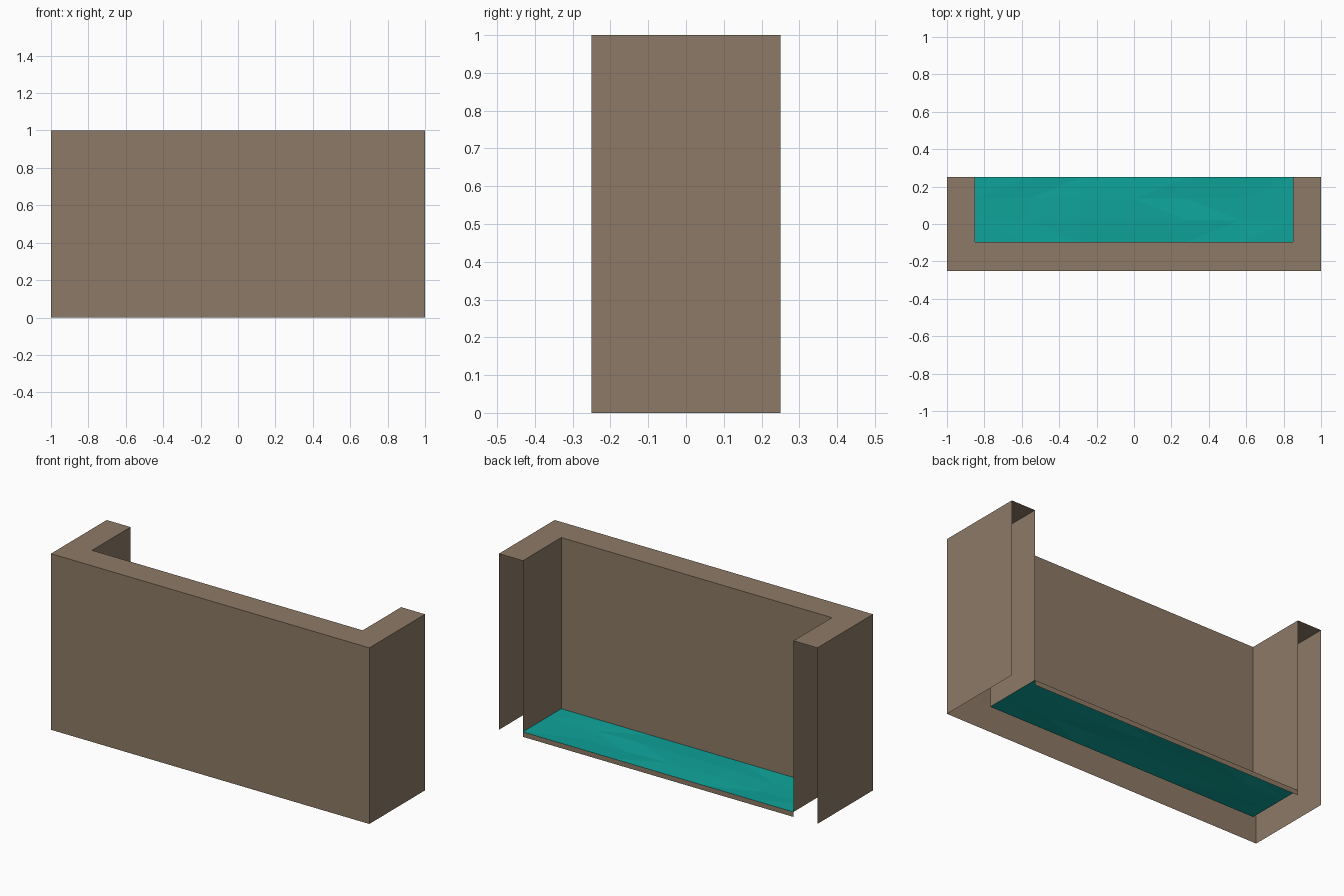
import bpy, bmesh

if "Cube" in bpy.data.objects:
    bpy.data.objects.remove(bpy.data.objects["Cube"])

WATER_Z = 0.028


def material(name, rgb):
    m = bpy.data.materials.new(name)
    m.diffuse_color = (*rgb, 1.0)
    m.use_nodes = True
    m.node_tree.nodes["Principled BSDF"].inputs["Base Color"].default_value = m.diffuse_color
    return m


def finish(bm, name, mat):
    me = bpy.data.meshes.new(name)
    bm.to_mesh(me)
    bm.free()
    me.materials.append(mat)
    ob = bpy.data.objects.new(name, me)
    bpy.context.collection.objects.link(ob)
    return ob


def face(bm, points):
    bm.faces.new([bm.verts.new(p) for p in points])


def walls(bm, path, z0, z1):
    """Upright sheets along an open path of (x, y) points."""
    for (ax, ay), (bx, by) in zip(path, path[1:]):
        face(bm, [(ax, ay, z0), (bx, by, z0), (bx, by, z1), (ax, ay, z1)])


stone = material("brown_stone", (0.27, 0.195, 0.135))
teal = material("teal_water", (0.0045, 0.37, 0.325))

# U-shaped basin shell, hollow, open at the arm ends and underneath
outer = [(-1, 0.25), (-1, -0.25), (1, -0.25), (1, 0.25)]
inner = [(0.85, 0.25), (0.85, -0.095), (-0.85, -0.095), (-0.85, 0.25)]
bm = bmesh.new()
walls(bm, outer, 0, 1)
walls(bm, inner, WATER_Z, 1)
# rim on top
for i in range(3):
    ring = [outer[i], outer[i + 1], inner[2 - i], inner[3 - i]]
    face(bm, [(x, y, 1) for x, y in ring])
# low lip under the open water edge
walls(bm, [inner[0], inner[3]], 0, WATER_Z)
bmesh.ops.remove_doubles(bm, verts=bm.verts, dist=1e-4)
finish(bm, "basin_shell", stone)

# faceted water sheet: 6 x 3 cells, slight ripples on the inner points
ripple = {1: (-1, 1, 1, 1, -1), 2: (-1, 1, 1, -1, -1)}
bm = bmesh.new()
grid = []
for j in range(4):
    row = []
    for i in range(7):
        h = ripple[j][i - 1] * 0.005 if j in ripple and 0 < i < 6 else 0
        row.append(bm.verts.new((-0.85 + 1.7 * i / 6, -0.095 + 0.345 * j / 3, WATER_Z + h)))
    grid.append(row)
for j in range(3):
    for i in range(6):
        a, b = grid[j][i], grid[j][i + 1]
        d, c = grid[j + 1][i], grid[j + 1][i + 1]
        if j == 2 or (j == 0 and i >= 3):
            tris = [(a, b, c), (a, c, d)]
        else:
            tris = [(a, b, d), (b, c, d)]
        for t in tris:
            bm.faces.new(t)
finish(bm, "water_surface", teal)
